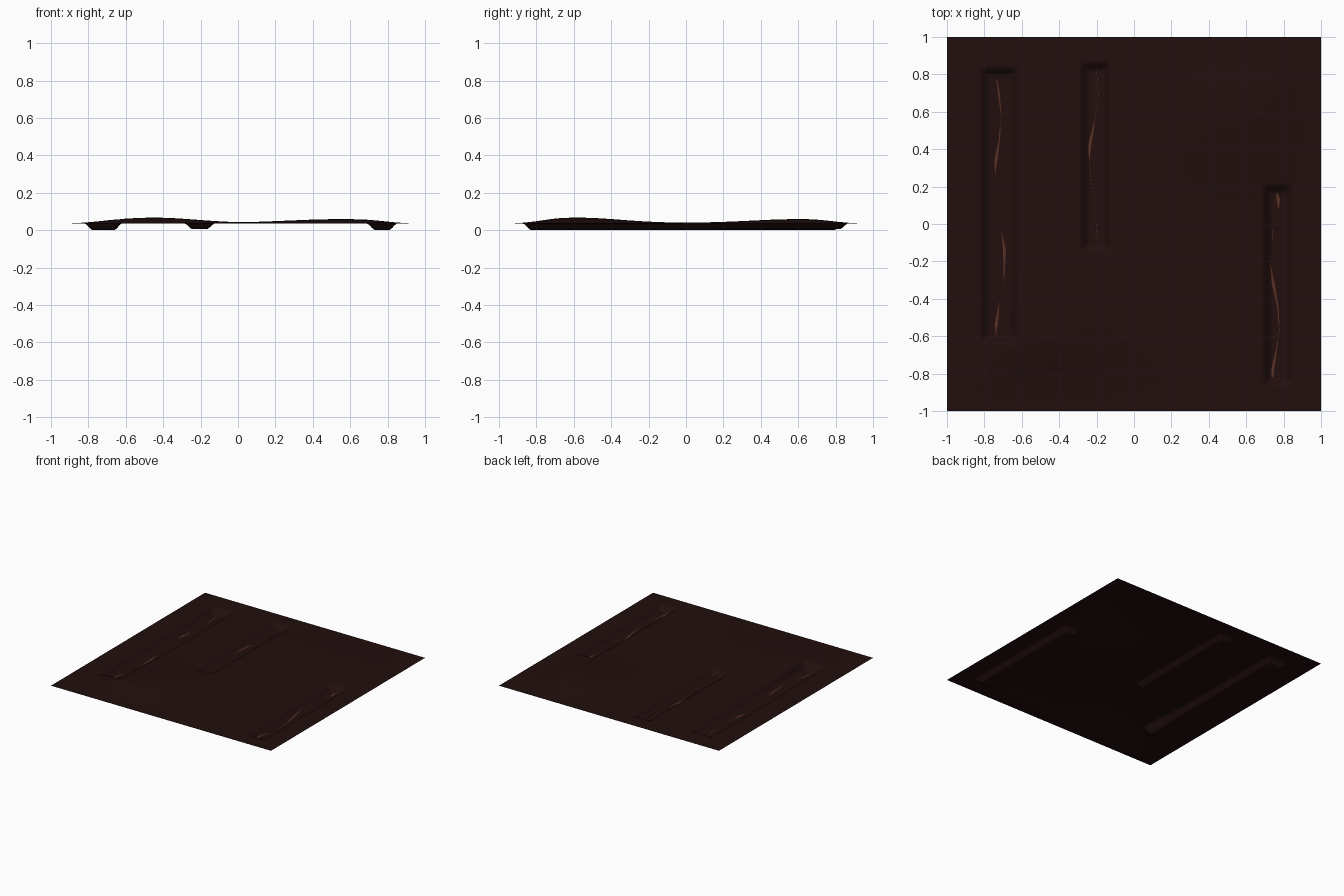
import bpy, bmesh, math

if "Cube" in bpy.data.objects:
    bpy.data.objects.remove(bpy.data.objects["Cube"])

def material(name, rgb):
    m = bpy.data.materials.new(name)
    m.diffuse_color = (*rgb, 1)
    m.use_nodes = True
    m.node_tree.nodes["Principled BSDF"].inputs["Base Color"].default_value = m.diffuse_color
    return m

soil = material("dark scorched soil", (0.016, 0.0045, 0.0045))
ember = material("dull ember", (0.10, 0.03, 0.018))

# trench centre x, half width, y start, y end, floor z
trenches = [(-0.72, 0.08, -0.62, 0.815, 0.005),
            (-0.205, 0.06, -0.13, 0.845, 0.01),
            (0.77, 0.06, -0.85, 0.19, 0.005)]
WALL = 0.024

def smooth(t):
    t = max(0, min(1, t))
    return t * t * (3 - 2 * t)

def bump(x, y, cx, cy, rx, ry):
    return math.exp(-((x - cx) / rx) ** 2 - ((y - cy) / ry) ** 2)

def height(x, y):
    # gentle mounds fading to a level border
    edge = smooth((1 - max(abs(x), abs(y))) / 0.35)
    z = 0.04 + edge * (0.028 * bump(x, y, -0.45, -0.58, 0.32, 0.32)
                       + 0.02 * bump(x, y, 0.55, 0.6, 0.4, 0.35)
                       + 0.004)
    for cx, hw, y0, y1, floor in trenches:
        d = max(abs(x - cx) - hw, y0 - y, y - y1)
        k = smooth(0.5 - d / (2 * WALL))
        z = z * (1 - k) + floor * k
    return z

def finish(bm, name, mat):
    me = bpy.data.meshes.new(name)
    bm.to_mesh(me)
    bm.free()
    me.materials.append(mat)
    for p in me.polygons:
        p.use_smooth = True
    ob = bpy.data.objects.new(name, me)
    bpy.context.collection.objects.link(ob)
    return ob

# ground sheet with sunken trenches
bm = bmesh.new()
bmesh.ops.create_grid(bm, x_segments=160, y_segments=160, size=1)
for v in bm.verts:
    v.co.z = height(v.co.x, v.co.y)
finish(bm, "trenched_ground", soil)

# glowing cracks along the trench floors: (x, y, half width)
cracks = [
    [(-0.735, 0.78, .002), (-0.722, 0.70, .005), (-0.71, 0.58, .002), (-0.72, 0.45, .003),
     (-0.738, 0.34, .009), (-0.742, 0.27, .001)],
    [(-0.708, -0.04, .001), (-0.692, -0.14, .008), (-0.695, -0.32, .001)],
    [(-0.72, -0.42, .001), (-0.735, -0.53, .008), (-0.738, -0.59, .002)],
    [(-0.20, 0.82, .002), (-0.19, 0.68, .002), (-0.21, 0.55, .002), (-0.235, 0.43, .009),
     (-0.24, 0.33, .002), (-0.22, 0.17, .001)],
    [(-0.202, 0.0, .001), (-0.197, -0.07, .003), (-0.20, -0.12, .002)],
    [(0.765, 0.165, .003), (0.772, 0.13, .01), (0.772, 0.08, .001)],
    [(0.742, -0.03, .001), (0.742, -0.08, .002)],
    [(0.725, -0.20, .001), (0.745, -0.32, .008), (0.77, -0.45, .004), (0.777, -0.57, .002),
     (0.762, -0.67, .003), (0.745, -0.76, .008), (0.74, -0.82, .006)],
]
for i, pts in enumerate(cracks):
    bm = bmesh.new()
    rows = []
    for x, y, w in pts:
        z = height(x, y) + 0.002
        # shallow ridge across the crack
        rows.append([bm.verts.new(c) for c in ((x - w, y, z), (x, y, z + 0.002), (x + w, y, z))])
    for a, b in zip(rows, rows[1:]):
        for j in range(2):
            bm.faces.new((a[j], b[j], b[j + 1], a[j + 1]))
    bmesh.ops.recalc_face_normals(bm, faces=bm.faces)
    bm.normal_update()
    if sum(f.normal.z for f in bm.faces) < 0:
        bmesh.ops.reverse_faces(bm, faces=bm.faces)
    finish(bm, f"ember_crack_{i + 1}", ember)

# settle the model on z = 0
low = min(v.co.z for o in bpy.data.objects for v in o.data.vertices)
for o in bpy.data.objects:
    o.location.z -= low
